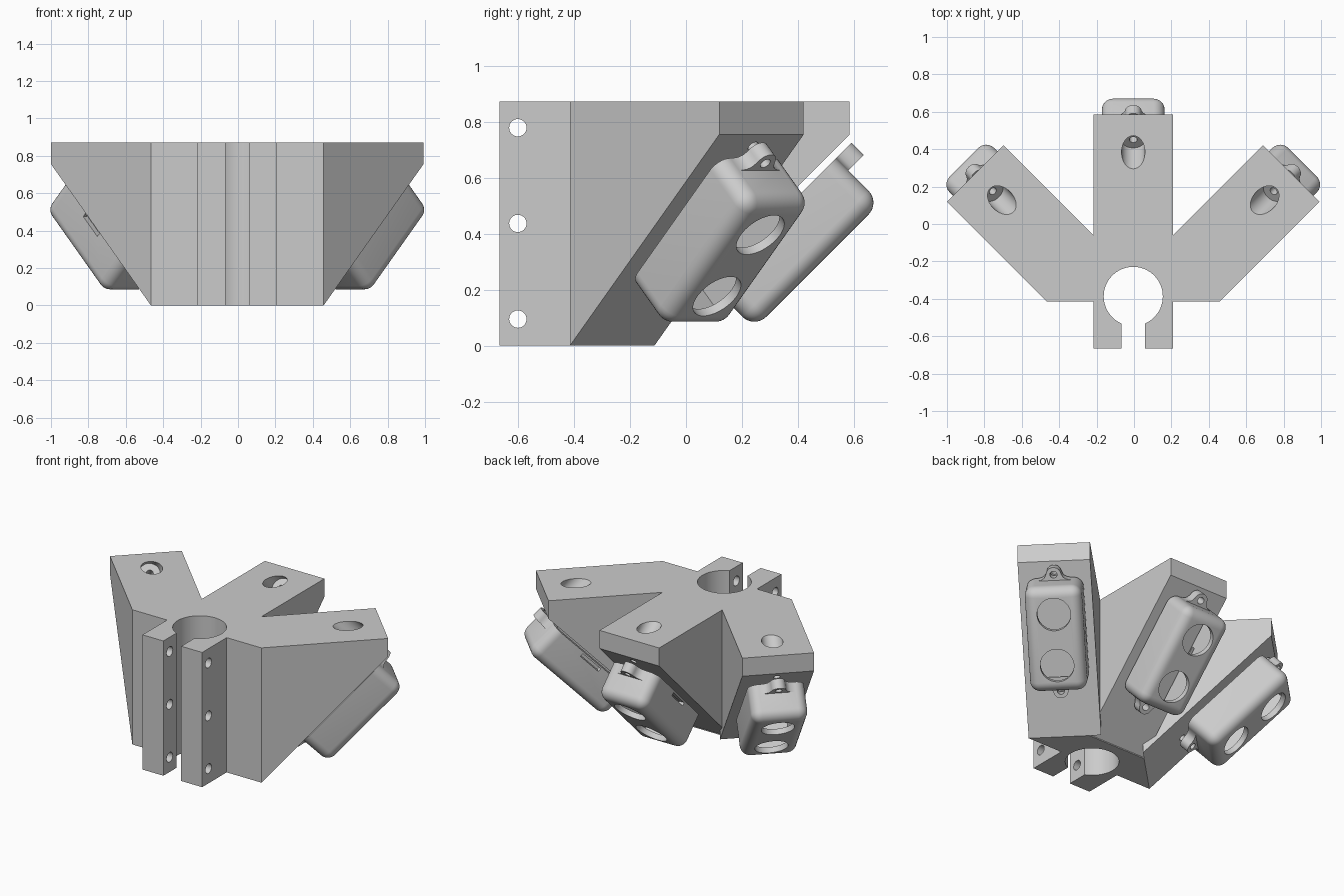
import bpy, bmesh, math
from mathutils import Matrix, Vector

if "Cube" in bpy.data.objects:
    bpy.data.objects.remove(bpy.data.objects["Cube"], do_unlink=True)

mat = bpy.data.materials.new("plain grey")
mat.use_nodes = True
GREY = (0.6, 0.6, 0.6, 1)
mat.diffuse_color = GREY
mat.node_tree.nodes["Principled BSDF"].inputs["Base Color"].default_value = GREY

CX = -0.004          # lateral offset of the bracket
H = 0.872            # bracket height
HALF = 0.2135        # half width of an arm
UP = Vector((0, 0, 1))


def frame(x, y, z, o):
    """Matrix from three axes and an origin."""
    m = Matrix((x, y, z)).transposed().to_4x4()
    m.translation = o
    return m


def to_object(name, bm, m):
    bmesh.ops.recalc_face_normals(bm, faces=bm.faces)
    bm.transform(m)
    me = bpy.data.meshes.new(name)
    bm.to_mesh(me)
    bm.free()
    me.materials.append(mat)
    ob = bpy.data.objects.new(name, me)
    bpy.context.collection.objects.link(ob)
    return ob


def prism(name, pts, lo, hi, m):
    """Polygon in local XY, extruded along local Z."""
    bm = bmesh.new()
    face = bm.faces.new([bm.verts.new((x, y, lo)) for x, y in pts])
    ext = bmesh.ops.extrude_face_region(bm, geom=[face])
    verts = [g for g in ext["geom"] if isinstance(g, bmesh.types.BMVert)]
    bmesh.ops.translate(bm, verts=verts, vec=(0, 0, hi - lo))
    return to_object(name, bm, m)


def circle(cx, cy, r, n=48):
    return [(cx + r * math.cos(math.tau * i / n), cy + r * math.sin(math.tau * i / n))
            for i in range(n)]


def rect(x0, x1, y0, y1):
    return [(x0, y0), (x1, y0), (x1, y1), (x0, y1)]


def combine(ob, others, op):
    """Apply exact booleans and drop the helper solids."""
    bpy.context.view_layer.objects.active = ob
    for o in others:
        mod = ob.modifiers.new("solid", "BOOLEAN")
        mod.operation, mod.solver, mod.object = op, "EXACT", o
        bpy.ops.object.modifier_apply(modifier=mod.name)
        bpy.data.objects.remove(o, do_unlink=True)


def smooth(ob):
    bpy.ops.object.select_all(action="DESELECT")
    ob.select_set(True)
    bpy.context.view_layer.objects.active = ob
    bpy.ops.object.shade_smooth_by_angle(angle=math.radians(32))


# Arm layout: name, horizontal direction, foot of the sloped face
K = math.sqrt(0.5)
ARMS = [("left", Vector((K, K, 0)), Vector((CX + 0.311, -0.264, 0)), 0),
        ("back", Vector((0, 1, 0)), Vector((CX, -0.17, 0)), -0.1),
        ("right", Vector((-K, K, 0)), Vector((CX - 0.311, -0.264, 0)), 0)]

# Sensor housing placement on a slope: along (S), out from slope (N)
S0, S1 = 0.336, 0.973
N0, N1 = 0.025, 0.25
MID = (S0 + S1) / 2
W = 0.168
LUG = 0.035


def slope_frame(d, foot):
    s, n = (d + UP) * K, (d - UP) * K
    return frame(s.cross(n), s, n, foot)


# Bracket: core, three sloped arms and the split clamp
plan = Matrix.Translation((CX, 0, 0))
bracket = prism("bracket", [(-0.462, -0.415), (0.462, -0.415), (0.21, -0.163), (-0.21, -0.163)],
                0, H, plan)
solids = [prism("clamp", rect(-HALF, HALF, -0.666, -0.3), 0, H, plan)]
cutters = [prism("bore", circle(0, -0.387, 0.158, 64), -0.1, 1, plan),
           prism("slot", rect(-0.064, 0.064, -0.8, -0.4), -0.1, 1, plan)]
across = frame((0, 1, 0), (0, 0, 1), (1, 0, 0), (CX, 0, 0))
for z in (0.095, 0.437, 0.779):
    cutters.append(prism("bolt_hole", circle(-0.601, z, 0.031, 32), -0.4, 0.4, across))
for name, d, foot, start in ARMS:
    profile = [(start, 0), (0, 0), (0.755, 0.755), (0.755, H), (start, H)]
    if start == 0:
        profile.pop(0)
    solids.append(prism("arm", profile, -HALF, HALF, frame(d, UP, d.cross(UP), foot)))
    m = slope_frame(d, foot)
    # Screw holes behind the lugs, the upper one counterbored from the top
    cutters.append(prism("counterbore", circle(0, S1 + LUG, 0.0625), -0.5, -0.13, m))
    cutters.append(prism("screw_hole", circle(0, S1 + LUG, 0.021, 24), -0.2, 0.1, m))
    cutters.append(prism("pilot_hole", circle(0, S0 - LUG, 0.021, 24), -0.12, 0.1, m))
combine(bracket, solids, "UNION")
combine(bracket, cutters, "DIFFERENCE")
smooth(bracket)


def lug_outline(edge, sign):
    """Flared tab ending in a round eye."""
    half = [(0.1, -0.03), (0.1, 0), (0.074, 0.005), (0.056, 0.016), (0.046, LUG)]
    arc = [(0.044 * math.cos(math.pi * i / 16), LUG + 0.044 * math.sin(math.pi * i / 16))
           for i in range(1, 16)]
    pts = half + arc + [(-x, y) for x, y in reversed(half)]
    return [(x, edge + sign * y) for x, y in pts]


# Sensor housings: rounded open-backed shells with two lugs
for name, d, foot, start in ARMS:
    m = slope_frame(d, foot)
    bm = bmesh.new()
    bmesh.ops.create_cube(bm, size=1)
    bmesh.ops.scale(bm, verts=bm.verts, vec=(2 * W, S1 - S0, N1 - N0))
    bmesh.ops.translate(bm, verts=bm.verts, vec=(0, MID, (N0 + N1) / 2))
    rim = [e for e in bm.edges if any(v.co.z > 0.1 for v in e.verts)]
    bmesh.ops.bevel(bm, geom=rim, offset=0.06, segments=8, profile=0.5, affect="EDGES")
    housing = to_object(name + "_sensor_housing", bm, m)

    lugs = [prism("lug", lug_outline(e, s), N0, 0.087, m) for e, s in ((S0, -1), (S1, 1))]
    combine(housing, lugs, "UNION")

    wall = 0.035
    cuts = [prism("cavity", rect(-W + wall, W - wall, S0 + wall, S1 - wall),
                  -0.05, N1 - wall, m),
            prism("cable_slot", rect(W - 0.06, W + 0.06, MID - 0.075, MID + 0.075),
                  0.036, 0.058, m)]
    for off in (-0.155, 0.155):
        cuts.append(prism("eye", circle(0, MID + off, 0.099), 0.1, 0.4, m))
    for s in (S0 - LUG, S1 + LUG):
        cuts.append(prism("lug_hole", circle(0, s, 0.021, 24), -0.1, 0.2, m))
    combine(housing, cuts, "DIFFERENCE")
    smooth(housing)
